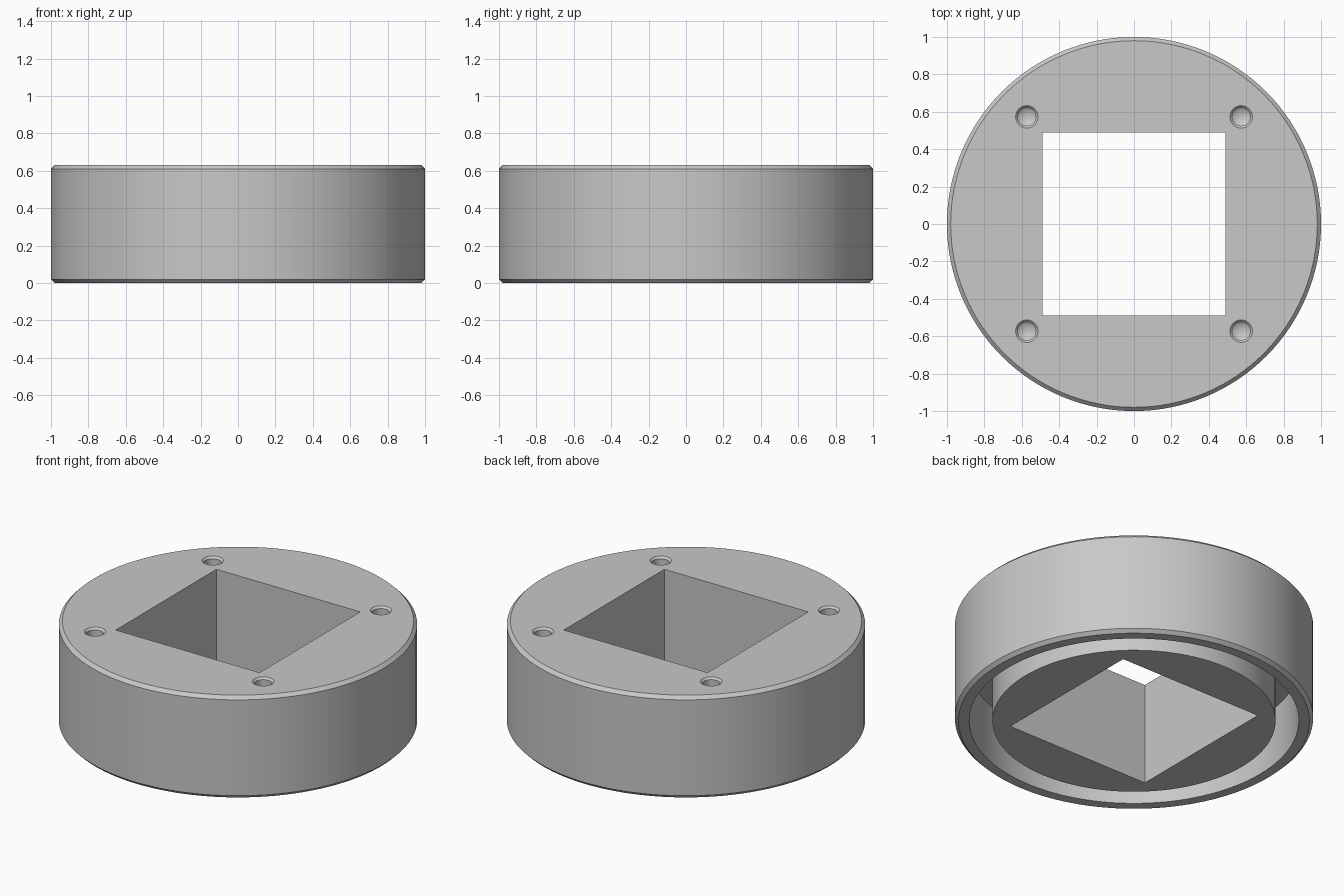
import bpy, bmesh, math
from mathutils import Matrix, Vector

cube = bpy.data.objects.get("Cube")
if cube:
    bpy.data.objects.remove(cube, do_unlink=True)

HEIGHT = 0.63
CHAMFER = 0.02
GROOVE_TOP = 0.36
HOLE_POS = 0.573

grey = bpy.data.materials.new("plain grey")
grey.use_nodes = True
grey.diffuse_color = (0.58, 0.58, 0.58, 1)
grey.node_tree.nodes["Principled BSDF"].inputs["Base Color"].default_value = grey.diffuse_color


def make_object(name, bm):
    bmesh.ops.recalc_face_normals(bm, faces=bm.faces[:])
    mesh = bpy.data.meshes.new(name)
    bm.to_mesh(mesh)
    bm.free()
    mesh.materials.append(grey)
    obj = bpy.data.objects.new(name, mesh)
    bpy.context.collection.objects.link(obj)
    return obj


def lathe(name, profile, steps):
    """Spin an (r, z) profile that starts and ends on the axis."""
    bm = bmesh.new()
    verts = [bm.verts.new((r, 0, z)) for r, z in profile]
    edges = [bm.edges.new(pair) for pair in zip(verts, verts[1:])]
    bmesh.ops.spin(bm, geom=verts + edges, axis=(0, 0, 1), cent=(0, 0, 0),
                   angle=math.tau, steps=steps)
    bmesh.ops.remove_doubles(bm, verts=bm.verts[:], dist=1e-4)
    return make_object(name, bm)


def cut(target, cutter):
    mod = target.modifiers.new("cut", "BOOLEAN")
    mod.operation = "DIFFERENCE"
    mod.solver = "EXACT"
    mod.object = cutter
    bpy.ops.object.select_all(action="DESELECT")
    bpy.context.view_layer.objects.active = target
    target.select_set(True)
    bpy.ops.object.modifier_apply(modifier=mod.name)
    bpy.data.objects.remove(cutter, do_unlink=True)


# Round body with chamfered rims and a ring groove underneath
body = lathe("round_body", [
    (0, 0), (0.79, 0), (0.79, GROOVE_TOP), (0.92, GROOVE_TOP), (0.92, 0),
    (1 - CHAMFER, 0), (1, CHAMFER), (1, HEIGHT - CHAMFER),
    (1 - CHAMFER, HEIGHT), (0, HEIGHT)], 128)

# Square opening right through the middle
bm = bmesh.new()
bmesh.ops.create_cube(bm, size=1, matrix=Matrix.LocRotScale(
    Vector((0, 0, HEIGHT / 2)), None, Vector((0.98, 0.98, 2))))
cut(body, make_object("square_cutter", bm))

# Four blind screw holes with a small countersink and a drill-point bottom
for sx in (-1, 1):
    for sy in (-1, 1):
        drill = lathe("drill_cutter", [
            (0, -0.22), (0.048, -0.19), (0.048, -0.012), (0.06, 0),
            (0.06, 0.1), (0, 0.1)], 32)
        drill.location = (sx * HOLE_POS, sy * HOLE_POS, HEIGHT)
        drill.hide_render = True
        bpy.context.view_layer.update()
        cut(body, drill)

bpy.ops.object.select_all(action="DESELECT")
body.select_set(True)
bpy.context.view_layer.objects.active = body
bpy.ops.object.shade_smooth_by_angle(angle=math.radians(25))
